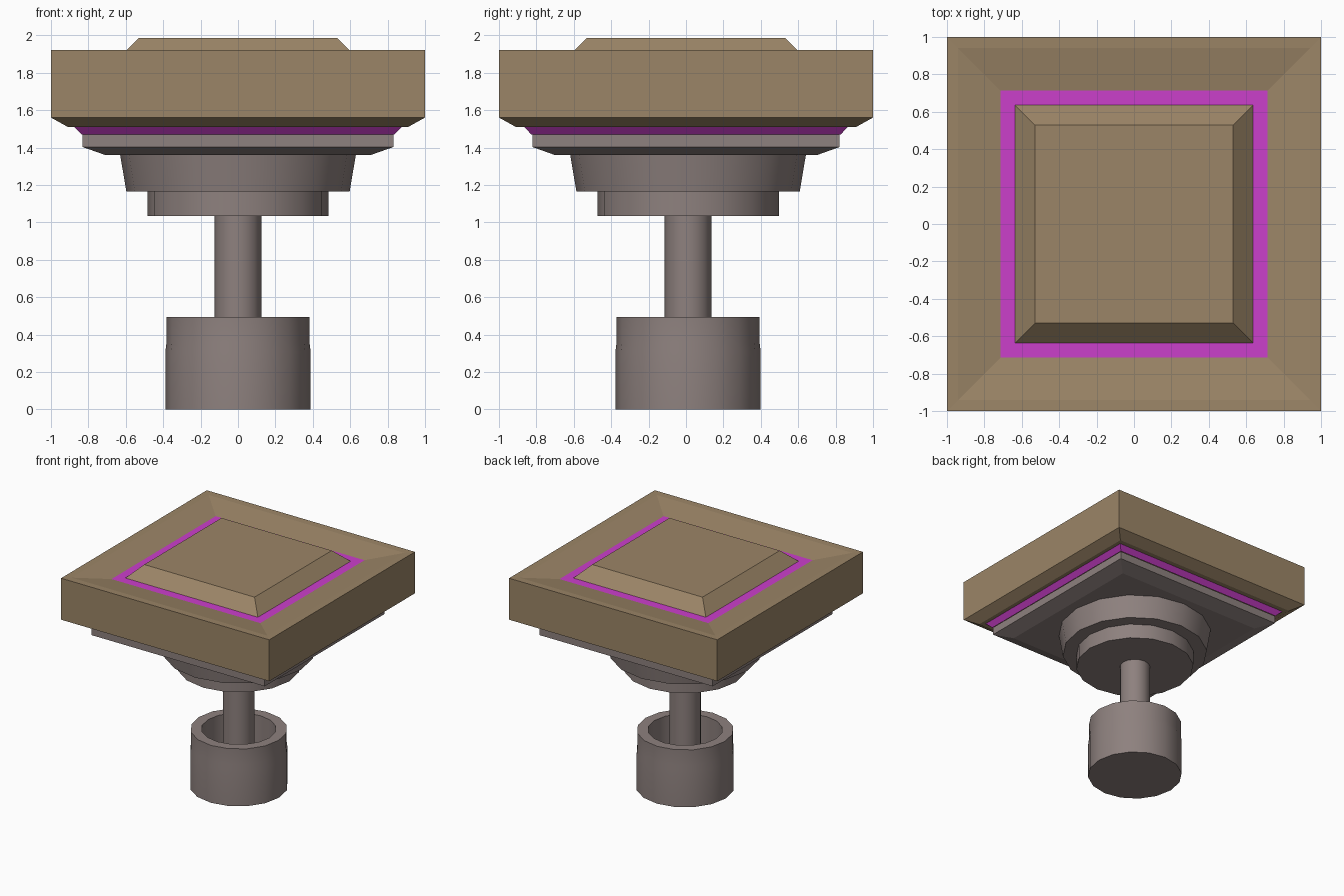
import bpy, bmesh, math

if "Cube" in bpy.data.objects:
    bpy.data.objects.remove(bpy.data.objects["Cube"])


def material(name, rgb):
    m = bpy.data.materials.new(name)
    m.diffuse_color = (*rgb, 1)
    m.use_nodes = True
    m.node_tree.nodes["Principled BSDF"].inputs["Base Color"].default_value = m.diffuse_color
    return m


TAN = material("tan", (0.33, 0.235, 0.135))
GREY = material("warm_grey", (0.27, 0.22, 0.21))
GLOW = material("magenta", (0.60, 0.05, 0.60))


def loft(name, sides, profile, mat, cap_bottom=True, cap_top=True, y=0.0, sy=1.0):
    """Stack rings of (half width or radius, z) and skin them."""
    bm = bmesh.new()
    square = sides == 4
    rings = []
    for r, z in profile:
        ring = []
        for i in range(sides):
            a = 2 * math.pi * (i + (0.5 if square else 0)) / sides
            k = r * (math.sqrt(2) if square else 1)
            ring.append(bm.verts.new((k * math.cos(a), y + sy * k * math.sin(a), z)))
        rings.append(ring)
    for lo, hi in zip(rings, rings[1:]):
        for i in range(sides):
            j = (i + 1) % sides
            bm.faces.new((lo[i], lo[j], hi[j], hi[i]))
    if cap_bottom:
        bm.faces.new(rings[0][::-1])
    if cap_top:
        bm.faces.new(rings[-1])
    me = bpy.data.meshes.new(name)
    bm.to_mesh(me)
    bm.free()
    me.materials.append(mat)
    ob = bpy.data.objects.new(name, me)
    bpy.context.collection.objects.link(ob)
    if not square:
        bpy.ops.object.select_all(action='DESELECT')
        ob.select_set(True)
        bpy.context.view_layer.objects.active = ob
        bpy.ops.object.shade_smooth_by_angle(angle=math.radians(30))
    return ob


# Square platform: chamfered slab with a dished top, glowing inlay, raised panel
loft("platform_frame", 4, [(0.91, 1.51), (1, 1.56), (1, 1.92), (0.94, 1.918), (0.715, 1.88)],
     TAN, cap_top=False)
loft("glow_inlay", 4, [(0.715, 1.84), (0.715, 1.88)], GLOW)
loft("raised_panel", 4, [(0.637, 1.88), (0.53, 1.985)], TAN, cap_bottom=False)

# Glowing band and grey plate under the platform
loft("glow_band", 4, [(0.835, 1.47), (0.875, 1.51)], GLOW,
     cap_bottom=False, cap_top=False, sy=0.99)
loft("under_plate", 4, [(0.71, 1.36), (0.832, 1.403), (0.832, 1.47)], GREY, sy=0.988)

# Round collar stack, stem and open cup
Y = 0.011
loft("tapered_collar", 16, [(0.597, 1.165), (0.63, 1.36)], GREY, cap_top=False, y=Y)
loft("lower_collar", 16, [(0.485, 1.035), (0.485, 1.165)], GREY, cap_top=False, y=Y)
loft("stem", 16, [(0.125, 0.08), (0.125, 1.035)], GREY,
     cap_bottom=False, cap_top=False, y=Y)
loft("base_cup", 16, [(0.388, 0), (0.388, 0.31), (0.382, 0.36), (0.382, 0.495),
                      (0.295, 0.495), (0.295, 0.08)], GREY, y=Y)
